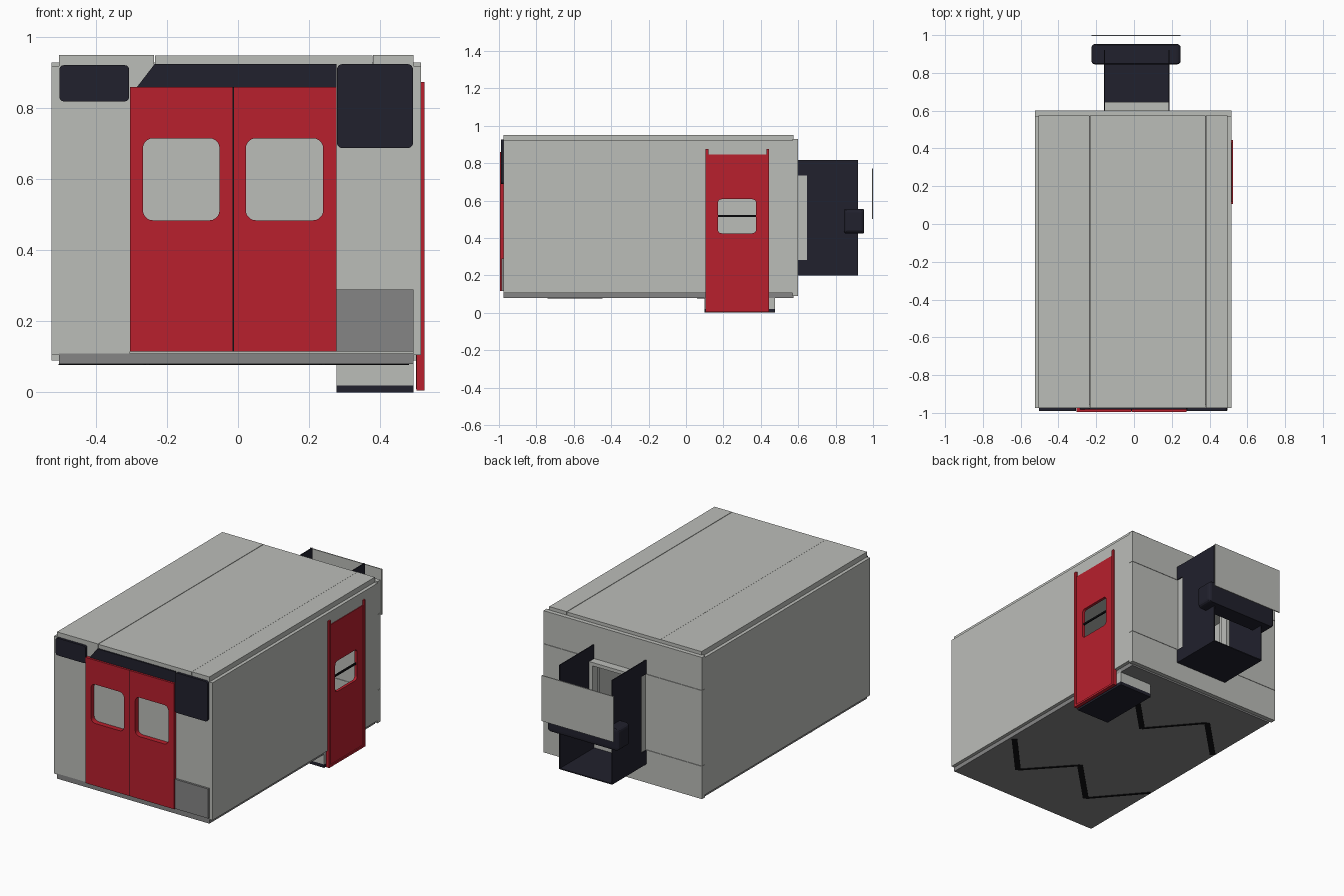
import bpy, bmesh, math
from mathutils import Vector

cube = bpy.data.objects.get("Cube")
if cube:
    bpy.data.objects.remove(cube, do_unlink=True)


def material(name, rgb):
    m = bpy.data.materials.new(name)
    m.use_nodes = True
    color = (*rgb, 1)
    m.diffuse_color = color
    m.node_tree.nodes["Principled BSDF"].inputs["Base Color"].default_value = color
    return m


LIGHT = material("light grey", (0.50, 0.51, 0.485))
MID = material("mid grey", (0.235, 0.235, 0.235))
RED = material("red", (0.48, 0.014, 0.026))
DARK = material("dark navy", (0.015, 0.015, 0.026))
BLACK = material("black", (0.005, 0.005, 0.006))

PLACE = {"x": lambda u, v, a: (a, u, v),
         "y": lambda u, v, a: (u, a, v),
         "z": lambda u, v, a: (u, v, a)}


def rect(u0, u1, v0, v1, r=0.0):
    """Rectangle outline, with rounded corners when r is given."""
    if not r:
        return [(u0, v0), (u1, v0), (u1, v1), (u0, v1)]
    centres = [(u1 - r, v1 - r), (u0 + r, v1 - r), (u0 + r, v0 + r), (u1 - r, v0 + r)]
    pts = []
    for q, (cu, cv) in enumerate(centres):
        for i in range(6):
            t = math.pi / 2 * (q + i / 5)
            pts.append((cu + r * math.cos(t), cv + r * math.sin(t)))
    return pts


def plate(name, mat, axis, a0, a1, outline, holes=()):
    """Extrude an outline with optional holes from a0 to a1 along an axis."""
    bm = bmesh.new()
    for loop in (outline, *holes):
        vs = [bm.verts.new(PLACE[axis](u, v, a0)) for u, v in loop]
        for i, vert in enumerate(vs):
            bm.edges.new((vert, vs[i - 1]))
    bmesh.ops.triangle_fill(bm, edges=bm.edges[:], use_beauty=True)
    ext = bmesh.ops.extrude_face_region(bm, geom=bm.faces[:], use_keep_orig=True)
    moved = [g for g in ext["geom"] if isinstance(g, bmesh.types.BMVert)]
    bmesh.ops.translate(bm, verts=moved, vec=Vector(PLACE[axis](0, 0, a1 - a0)))
    bmesh.ops.recalc_face_normals(bm, faces=bm.faces[:])
    me = bpy.data.meshes.new(name)
    bm.to_mesh(me)
    bm.free()
    me.materials.append(mat)
    ob = bpy.data.objects.new(name, me)
    bpy.context.collection.objects.link(ob)
    return ob


def box(name, mat, x, y, z, bevel=0.0):
    ob = plate(name, mat, "z", z[0], z[1], rect(*x, *y))
    if bevel:
        mod = ob.modifiers.new("rounded edges", "BEVEL")
        mod.width, mod.segments = bevel, 3
    return ob


# Body shell: floor, roof panels and side walls
L, R = -0.505, 0.495
FRONT, BACK = -0.975, 0.575
box("floor", MID, (L, R), (FRONT, BACK), (0.08, 0.11))
box("roof_right", LIGHT, (L, -0.236), (FRONT, BACK), (0.915, 0.95))
box("roof_middle", LIGHT, (-0.234, 0.379), (FRONT, BACK), (0.915, 0.949))
box("roof_left", LIGHT, (0.381, R), (FRONT, BACK), (0.915, 0.95))
side = rect(FRONT, BACK, 0.105, 0.92)
plate("right_wall", LIGHT, "x", L - 0.02, L, side)
plate("left_wall", LIGHT, "x", R, R + 0.02, side, [rect(0.125, 0.425, 0.12, 0.83)])

# Back wall in bands around the walk-through opening
yb = (0.57, 0.6)
for name, x, z in (("back_wall_top", (-0.525, 0.515), (0.735, 0.93)),
                   ("back_wall_bottom", (-0.525, 0.515), (0.09, 0.284)),
                   ("back_wall_right", (-0.525, -0.145), (0.286, 0.733)),
                   ("back_wall_left", (0.17, 0.515), (0.286, 0.733))):
    box(name, LIGHT, x, yb, z)

# Front wall panels
D0, D1, MIDX = -0.305, 0.277, -0.013
yf = (FRONT, FRONT + 0.02)
box("front_panel_right", LIGHT, (L, D0), yf, (0.11, 0.92))
box("front_panel_left", LIGHT, (D1, R), yf, (0.29, 0.92))
box("front_kick_panel", MID, (D1, R), (FRONT - 0.012, FRONT + 0.02), (0.115, 0.29))
box("front_header", LIGHT, (D0, D1), yf, (0.85, 0.92))
plate("front_header_trim", DARK, "y", FRONT - 0.008, FRONT,
      [(-0.285, 0.86), (D1, 0.86), (D1, 0.925), (-0.235, 0.925)])
plate("front_light_right", DARK, "y", FRONT - 0.015, FRONT,
      rect(L + 0.002, D0 - 0.002, 0.82, 0.922, 0.012))
plate("front_light_left", DARK, "y", FRONT - 0.015, FRONT,
      rect(D1 + 0.002, R - 0.002, 0.688, 0.925, 0.015))

# Double front doors with recessed panes
for tag, x0, x1, w0, w1 in (("right", D0, MIDX - 0.002, -0.268, -0.052),
                            ("left", MIDX + 0.002, D1, 0.022, 0.24)):
    plate("front_door_" + tag, RED, "y", -0.995, FRONT + 0.01,
          rect(x0, x1, 0.115, 0.86), [rect(w0, w1, 0.485, 0.716, 0.028)])
    box("front_pane_" + tag, LIGHT, (w0 - 0.01, w1 + 0.01),
        (FRONT + 0.01, FRONT + 0.016), (0.475, 0.726))
box("front_door_seam", BLACK, (MIDX - 0.003, MIDX + 0.003),
    (-0.993, FRONT + 0.01), (0.115, 0.86))

# Side door with rails and a divided window
plate("side_door", RED, "x", 0.502, 0.519, rect(0.115, 0.435, 0.01, 0.845),
      [rect(0.17, 0.375, 0.425, 0.607, 0.02)])
for tag, y in (("front", 0.105), ("back", 0.43)):
    box("side_door_rail_" + tag, RED, (0.503, 0.525), (y, y + 0.015), (0.008, 0.875))
box("side_door_sill", RED, (0.503, 0.525), (0.105, 0.445), (0.005, 0.017))
box("side_window_bar", BLACK, (0.505, 0.513), (0.168, 0.377), (0.513, 0.523))

# Entry step below the side door
plate("step_surround", LIGHT, "z", 0.02, 0.1, rect(D1, R, 0.1, 0.475),
      [rect(D1 + 0.012, R - 0.004, 0.115, 0.46)])
box("step_tread", DARK, (D1, R), (0.1, 0.475), (0.0, 0.02))

# Walk-through at the back: frame, notched side plates, floor
P0, P1 = -0.16, 0.188
plate("passage_frame", LIGHT, "y", 0.6, 0.647, rect(P0 + 0.006, P1 - 0.006, 0.282, 0.735),
      [rect(P0 + 0.026, P1 - 0.026, 0.302, 0.715)])
notched = [(0.6, 0.2), (0.92, 0.2), (0.92, 0.818), (0.6, 0.818),
           (0.6, 0.735), (0.647, 0.735), (0.647, 0.282), (0.6, 0.282)]
for tag, x in (("right", P0), ("left", P1 - 0.006)):
    plate("passage_side_" + tag, DARK, "x", x, x + 0.006, notched)
box("passage_floor", DARK, (P0, P1), (0.6, 0.92), (0.2, 0.206))
box("back_bar", DARK, (-0.225, 0.247), (0.845, 0.953), (0.425, 0.555), 0.018)
box("back_shield", LIGHT, (-0.225, 0.247), (0.994, 1.0), (0.5, 0.77))

# Zigzag lines under the floor
zigzags = ([(0.47, -0.48), (0.235, -0.73), (0, -0.47), (-0.26, -0.73), (-0.5, -0.45)],
           [(0.21, 0.28), (0, 0.07), (-0.24, 0.35), (-0.49, 0.1)])
for k, path in enumerate(zigzags):
    for i, (p, q) in enumerate(zip(path, path[1:])):
        p, q = Vector(p), Vector(q)
        n = (q - p).orthogonal().normalized() * (0.016 if i % 2 == 0 else 0.007)
        plate(f"floor_line_{k}_{i}", BLACK, "z", 0.077, 0.08, [p - n, q - n, q + n, p + n])
